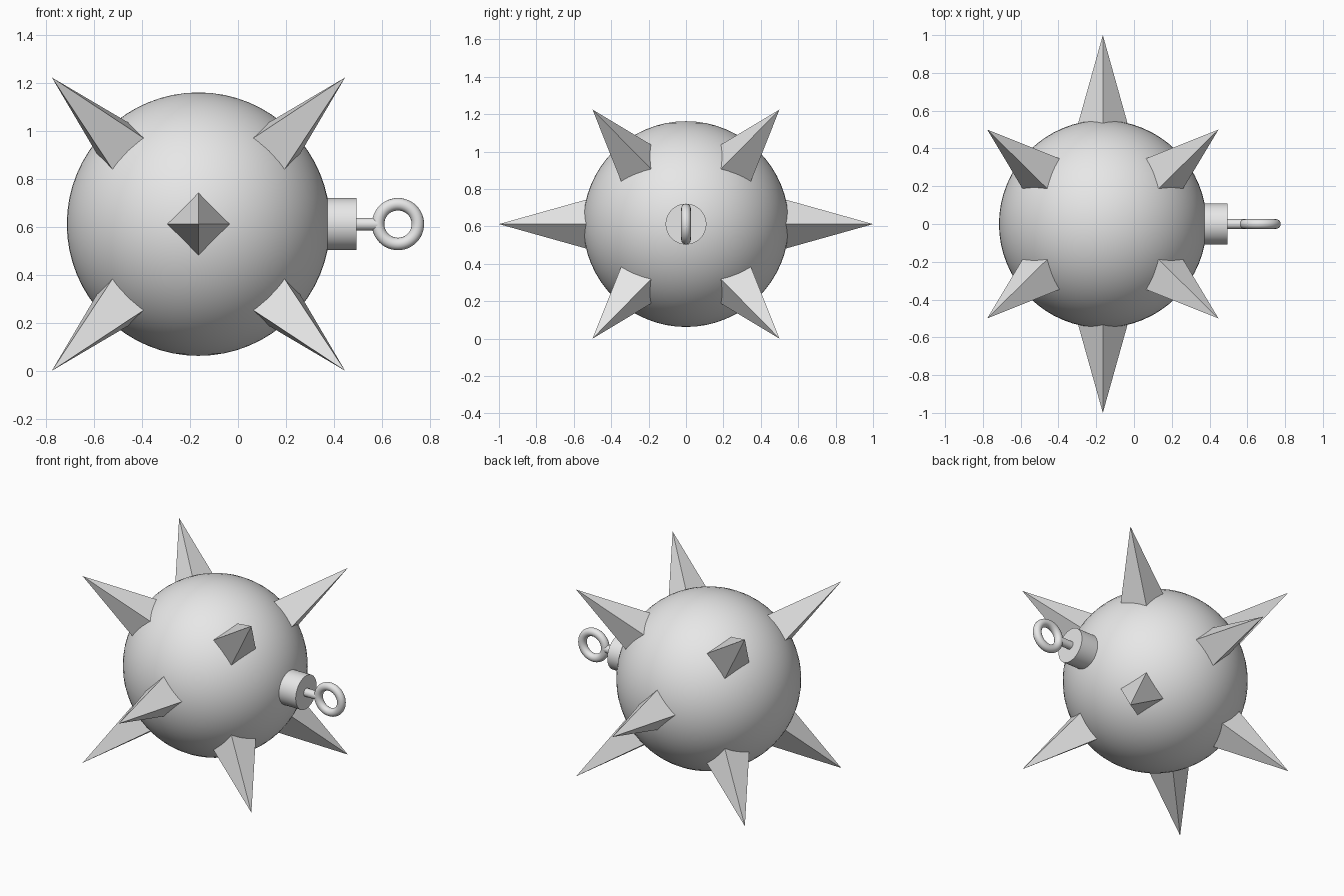
import bpy
import math
from mathutils import Vector, Matrix

cube = bpy.data.objects.get("Cube")
if cube:
    bpy.data.objects.remove(cube, do_unlink=True)

CENTRE = Vector((-0.165, 0, 0.612))
RADIUS = 0.55

grey = bpy.data.materials.new("plain_grey")
grey.use_nodes = True
grey.diffuse_color = (0.8, 0.8, 0.8, 1)
grey.node_tree.nodes["Principled BSDF"].inputs["Base Color"].default_value = (0.8, 0.8, 0.8, 1)


def finish(name, smooth=True):
    """Name and colour the newest object, and smooth its curved faces."""
    obj = bpy.context.object
    obj.name = name
    obj.data.materials.append(grey)
    if smooth:
        bpy.ops.object.shade_smooth_by_angle(angle=math.radians(40))
    return obj


def rod(name, radius, x0, x1, sides):
    """Cylinder along x at the height of the ball's centre."""
    bpy.ops.mesh.primitive_cylinder_add(
        vertices=sides, radius=radius, depth=x1 - x0,
        location=((x0 + x1) / 2, 0, CENTRE.z), rotation=(0, math.pi / 2, 0))
    return finish(name)


def spike(name, direction, side, roll):
    """Four-sided spike pointing outward, its base sunk into the ball."""
    base, tip = 0.45, 1.0
    bpy.ops.mesh.primitive_cone_add(vertices=4, radius1=0.154, depth=tip - base)
    obj = finish(name, smooth=False)
    d, u = direction.normalized(), side.normalized()
    turn = Matrix((u, d.cross(u), d)).transposed().to_4x4()
    place = Matrix.Translation(CENTRE + d * (base + tip) / 2)
    obj.data.transform(place @ turn @ Matrix.Rotation(roll, 4, 'Z'))


# Round body
bpy.ops.mesh.primitive_uv_sphere_add(segments=64, ring_count=32, radius=RADIUS, location=CENTRE)
finish("ball")

# Spikes: one on each face, four leaning around each of them
for y, end in ((-1, "front"), (1, "back")):
    spike(f"{end}_spike", Vector((0, y, 0)), Vector((1, 0, 0)), 0)
    for x, hand in ((-1, "right"), (1, "left")):
        for z, level in ((-1, "lower"), (1, "upper")):
            lean = math.cos(math.radians(30)) / math.sqrt(2)
            d = Vector((x * lean, y * 0.5, z * lean))
            spike(f"{end}_{level}_{hand}_spike", d, d.cross(Vector((0, 1, 0))), math.pi / 4)

# Hanger: cap, stem and ring
rod("cap", 0.109, 0.3, 0.495, 48)
rod("stem", 0.026, 0.48, 0.585, 24)
bpy.ops.mesh.primitive_torus_add(
    major_segments=48, minor_segments=16, major_radius=0.083, minor_radius=0.026,
    location=(0.668, 0, CENTRE.z), rotation=(math.pi / 2, 0, 0))
finish("ring")
